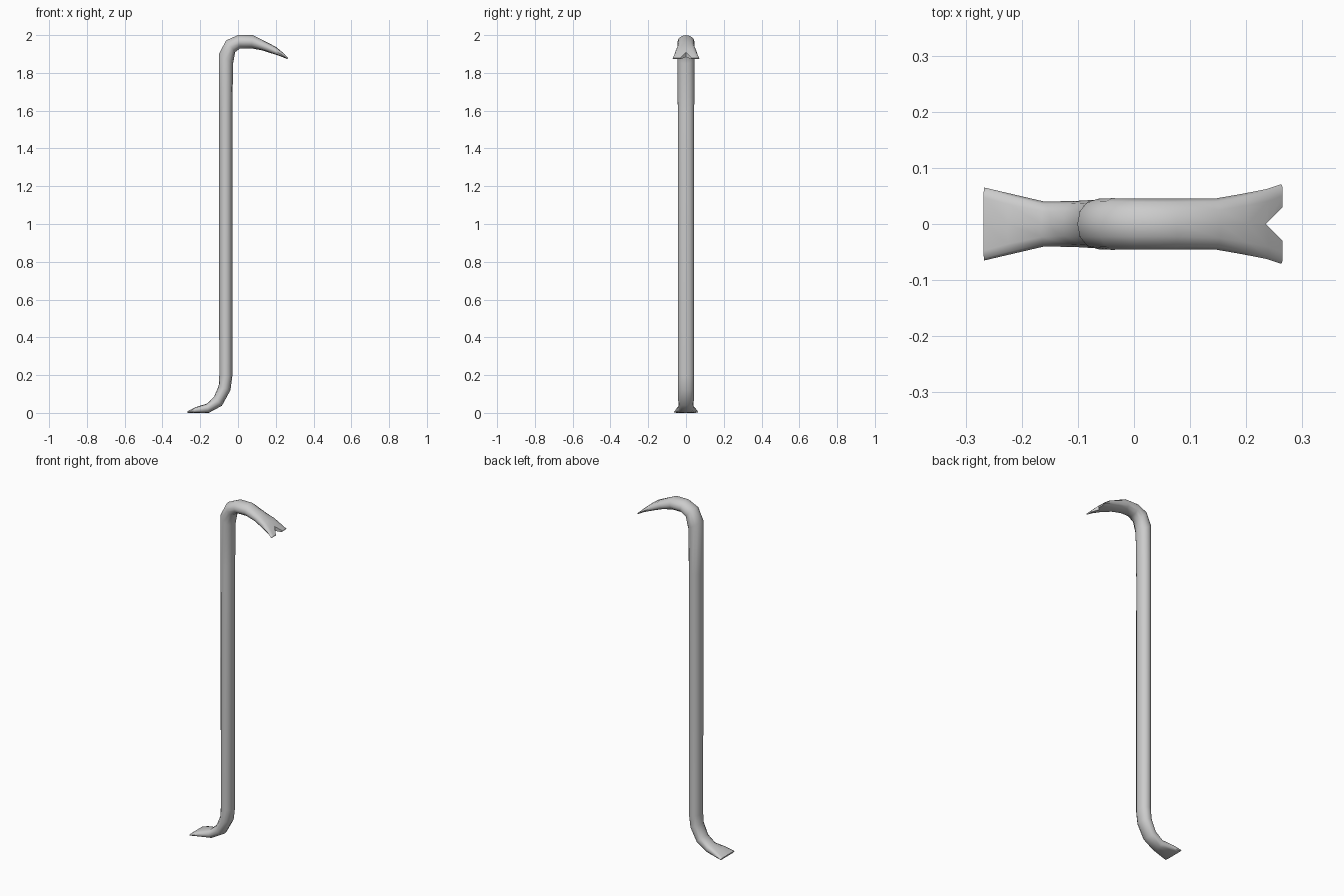
import bpy, bmesh, math

if "Cube" in bpy.data.objects:
    bpy.data.objects.remove(bpy.data.objects["Cube"])

SIDES = 12
# Stations: outer (x, z), inner (x, z), half width, roundness (1 = round, lower = boxier)
STATIONS = [
    # chisel foot
    ((-0.266, 0.000), (-0.268, 0.009), 0.065, 0.45),
    ((-0.215, 0.000), (-0.225, 0.030), 0.054, 0.60),
    ((-0.155, 0.000), (-0.165, 0.049), 0.040, 0.80),
    ((-0.085, 0.038), (-0.127, 0.085), 0.041, 0.95),
    ((-0.040, 0.120), (-0.102, 0.145), 0.043, 0.95),
    ((-0.030, 0.195), (-0.099, 0.200), 0.0435, 0.95),
    # straight shaft, (outer is the +x side throughout)
    ((-0.030, 1.600), (-0.101, 1.600), 0.0435, 0.95),
    ((-0.026, 1.850), (-0.101, 1.900), 0.045, 0.95),
    # hook
    ((-0.015, 1.910), (-0.063, 1.972), 0.046, 1.0),
    ((0.012, 1.930), (0.000, 2.000), 0.045, 1.0),
    ((0.070, 1.930), (0.077, 2.000), 0.045, 1.0),
    ((0.130, 1.919), (0.155, 1.962), 0.045, 0.85),
    ((0.185, 1.901), (0.203, 1.936), 0.054, 0.7),
    ((0.230, 1.886), (0.240, 1.905), 0.062, 0.6),
    ((0.261, 1.873), (0.265, 1.880), 0.071, 0.5),
]


def power(c, p):
    return 0.0 if abs(c) < 1e-6 else math.copysign(abs(c) ** p, c)


def finish(bm, name):
    bmesh.ops.recalc_face_normals(bm, faces=bm.faces)
    mesh = bpy.data.meshes.new(name)
    bm.to_mesh(mesh)
    bm.free()
    obj = bpy.data.objects.new(name, mesh)
    bpy.context.collection.objects.link(obj)
    return obj


# Bar: loft rings along the bent path
bm = bmesh.new()
rings = []
for (ox, oz), (ix, iz), w, p in STATIONS:
    ring = []
    for i in range(SIDES):
        a = 2 * math.pi * i / SIDES
        u, v = power(math.cos(a), p), power(math.sin(a), p)
        ring.append(bm.verts.new(((ox + ix) / 2 + u * (ox - ix) / 2, v * w,
                                  (oz + iz) / 2 + u * (oz - iz) / 2)))
    rings.append(ring)
for r0, r1 in zip(rings, rings[1:]):
    for i in range(SIDES):
        j = (i + 1) % SIDES
        bm.faces.new((r0[i], r0[j], r1[j], r1[i]))
bm.faces.new(rings[0])
bm.faces.new(rings[-1])
bar = finish(bm, "pry_bar")

# Claw notch: V-shaped prism cut from the hook tip
bm = bmesh.new()
low, high = [[bm.verts.new((x, y, z)) for x, y in
              ((0.235, 0), (0.295, 0.06), (0.295, -0.06))] for z in (1.8, 2.05)]
bm.faces.new(low)
bm.faces.new(high)
for i in range(3):
    j = (i + 1) % 3
    bm.faces.new((low[i], low[j], high[j], high[i]))
notch = finish(bm, "claw_notch_cutter")
notch.hide_render = True

mod = bar.modifiers.new("claw_notch", 'BOOLEAN')
mod.operation = 'DIFFERENCE'
mod.solver = 'EXACT'
mod.object = notch
bpy.context.view_layer.objects.active = bar
bar.select_set(True)
bpy.ops.object.modifier_apply(modifier=mod.name)
bpy.data.objects.remove(notch)
bpy.ops.object.shade_smooth_by_angle(angle=math.radians(50))
